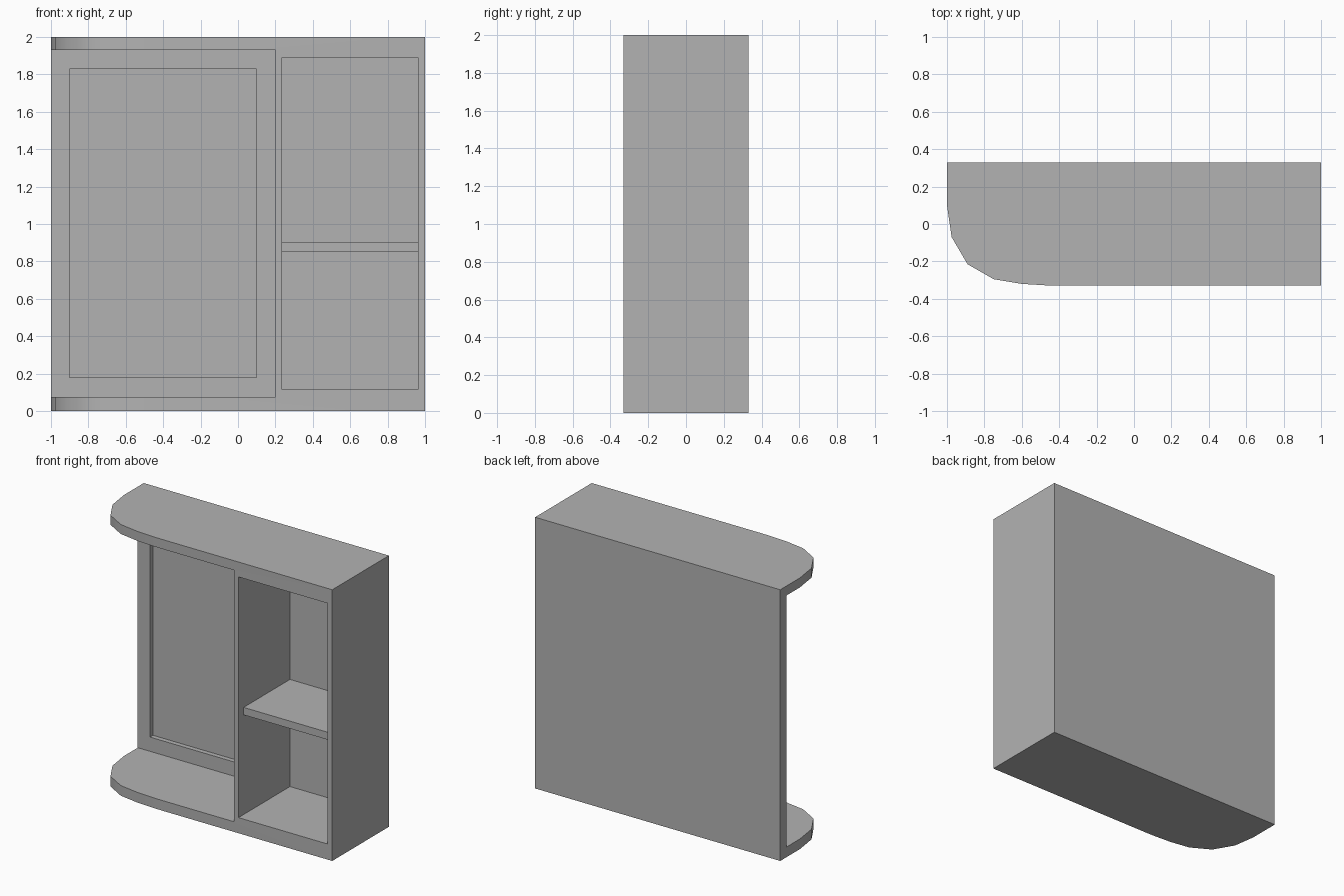
import bpy
import bmesh
import math

cube = bpy.data.objects.get("Cube")
if cube:
    bpy.data.objects.remove(cube, do_unlink=True)

grey = bpy.data.materials.new("plain_grey")
grey.use_nodes = True
colour = (0.45, 0.45, 0.45, 1)
grey.diffuse_color = colour
grey.node_tree.nodes["Principled BSDF"].inputs["Base Color"].default_value = colour


def prism(name, outline, bottom, top):
    """Extrude an outline in the xy plane from bottom to top."""
    bm = bmesh.new()
    base = bm.faces.new([bm.verts.new((x, y, bottom)) for x, y in outline])
    grown = bmesh.ops.extrude_face_region(bm, geom=[base])["geom"]
    verts = [v for v in grown if isinstance(v, bmesh.types.BMVert)]
    bmesh.ops.translate(bm, verts=verts, vec=(0, 0, top - bottom))
    bmesh.ops.recalc_face_normals(bm, faces=bm.faces)
    mesh = bpy.data.meshes.new(name)
    bm.to_mesh(mesh)
    bm.free()
    mesh.materials.append(grey)
    obj = bpy.data.objects.new(name, mesh)
    bpy.context.collection.objects.link(obj)
    return obj


def box(name, x0, x1, y0, y1, z0, z1):
    return prism(name, [(x0, y0), (x1, y0), (x1, y1), (x0, y1)], z0, z1)


def carve(body, cutter):
    """Cut a pocket and discard the cutter."""
    cutter.hide_render = True
    mod = body.modifiers.new("pocket", 'BOOLEAN')
    mod.operation = 'DIFFERENCE'
    mod.solver = 'EXACT'
    mod.object = cutter
    bpy.context.view_layer.objects.active = body
    bpy.ops.object.modifier_apply(modifier=mod.name)
    bpy.data.objects.remove(cutter, do_unlink=True)


# Cabinet body with one rounded front corner
FRONT, BACK = -0.33, 0.33
curve = [(-1, 0.1), (-0.975, -0.07), (-0.89, -0.215),
         (-0.75, -0.295), (-0.6, -0.32), (-0.47, -0.328)]
outline = [(-1, BACK)] + curve + [(-0.4, FRONT), (1, FRONT), (1, BACK)]
body = prism("cabinet_body", outline, 0, 2)

# Open left bay, shallow mirror panel in its back, and right compartment
carve(body, box("bay_cutter", -1.2, 0.2, -0.6, 0.26, 0.075, 1.93))
carve(body, box("mirror_cutter", -0.9, 0.1, 0.1, 0.295, 0.18, 1.83))
carve(body, box("compartment_cutter", 0.235, 0.963, -0.6, 0.27, 0.115, 1.89))

# Shelf set slightly back in the right compartment
shelf = box("shelf", 0.23, 0.968, -0.27, 0.275, 0.85, 0.905)

# Smooth the rounded corner, keep the rest crisp
bpy.ops.object.select_all(action='DESELECT')
for obj in (body, shelf):
    obj.select_set(True)
bpy.context.view_layer.objects.active = body
bpy.ops.object.shade_smooth_by_angle(angle=math.radians(40))
